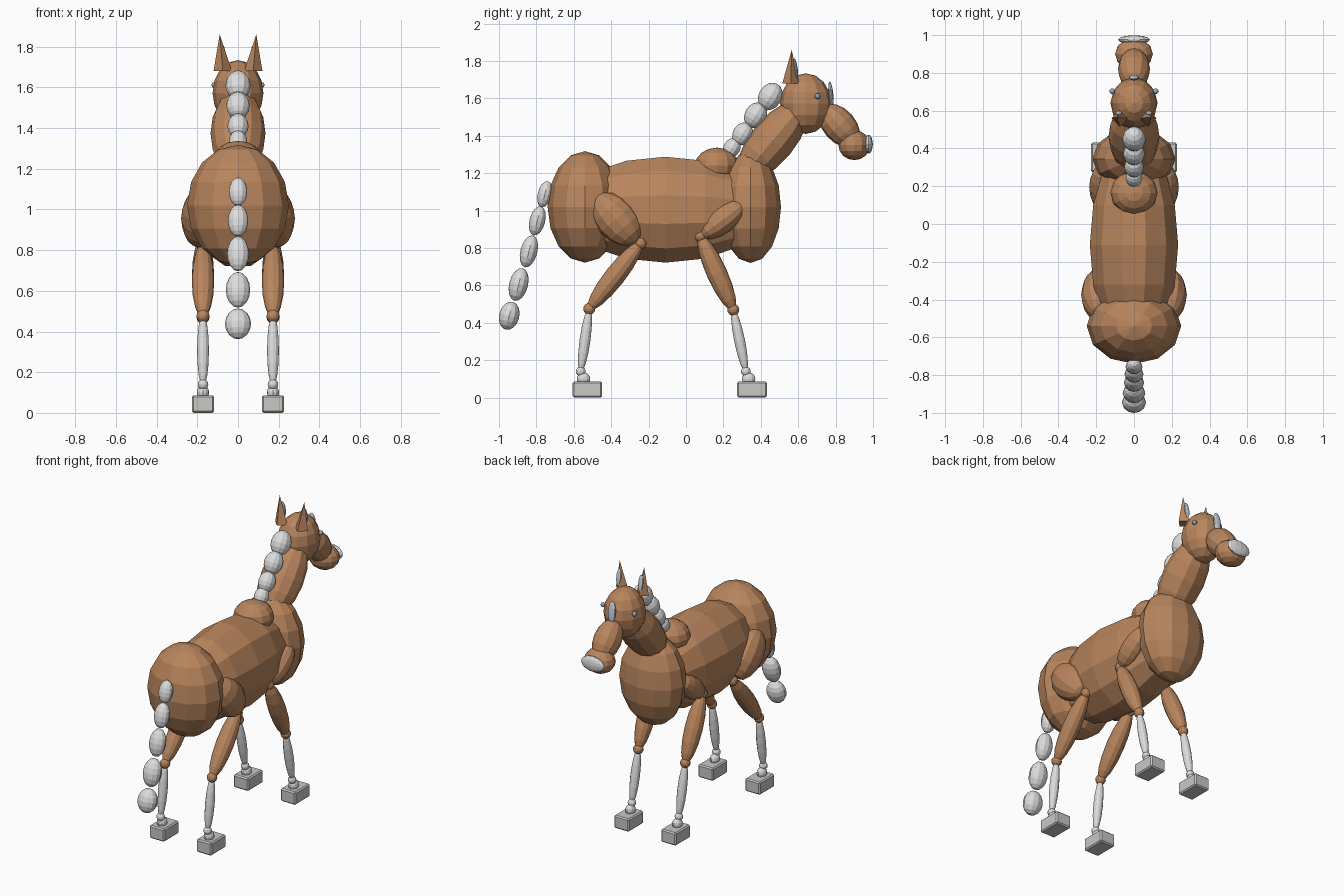
import bpy, bmesh, math
from mathutils import Matrix, Vector

if "Cube" in bpy.data.objects:
    bpy.data.objects.remove(bpy.data.objects["Cube"])


def material(name, rgb):
    m = bpy.data.materials.new(name)
    m.diffuse_color = (*rgb, 1)
    m.use_nodes = True
    m.node_tree.nodes["Principled BSDF"].inputs["Base Color"].default_value = m.diffuse_color
    return m


BROWN = material("chestnut brown", (0.48, 0.235, 0.11))
WHITE = material("hair white", (0.72, 0.72, 0.72))
HOOF = material("hoof grey", (0.58, 0.58, 0.56))
PALE = material("pale blue grey", (0.56, 0.62, 0.70))
EYE = material("eye blue grey", (0.33, 0.40, 0.50))


def finish(name, bm, mat):
    bmesh.ops.recalc_face_normals(bm, faces=bm.faces)
    me = bpy.data.meshes.new(name)
    bm.to_mesh(me)
    bm.free()
    me.materials.append(mat)
    ob = bpy.data.objects.new(name, me)
    bpy.context.collection.objects.link(ob)
    return ob


def ellipsoid(name, loc, radii, mat=BROWN, axis=(0, 1), spin=0):
    """Faceted ellipsoid whose long local axis points along (dy, dz)."""
    bm = bmesh.new()
    bmesh.ops.create_uvsphere(bm, u_segments=12, v_segments=8, radius=1)
    tilt = math.atan2(-axis[0], axis[1])
    m = (Matrix.Translation(loc) @ Matrix.Rotation(tilt, 4, 'X')
         @ Matrix.Diagonal((*radii, 1)) @ Matrix.Rotation(spin, 4, 'Z'))
    bmesh.ops.transform(bm, matrix=m, verts=bm.verts)
    return finish(name, bm, mat)


def limb(name, x, a, b, r, mat=BROWN):
    """Ellipsoid stretched between two (y, z) joints."""
    d = Vector(b) - Vector(a)
    mid = (Vector(a) + Vector(b)) / 2
    return ellipsoid(name, (x, mid.x, mid.y), (r, r, d.length / 2 + 0.01), mat, tuple(d))


# Torso
ellipsoid("barrel", (0, -0.11, 1.005), (0.242, 0.293, 0.55), axis=(1, 0), spin=math.pi / 12)
ellipsoid("croup", (0, -0.54, 1.02), (0.25, 0.2, 0.298))
ellipsoid("chest", (0, 0.345, 1.02), (0.22, 0.163, 0.3))
ellipsoid("withers", (0, 0.165, 1.24), (0.125, 0.118, 0.097))

# Neck and head
ellipsoid("neck", (0, 0.463, 1.374), (0.135, 0.118, 0.265), axis=(0.64, 0.77))
ellipsoid("head", (0, 0.64, 1.572), (0.125, 0.137, 0.162))
ellipsoid("snout", (0, 0.82, 1.455), (0.085, 0.088, 0.135), axis=(0.66, -0.75))
ellipsoid("muzzle", (0, 0.90, 1.35), (0.1, 0.085, 0.08))
ellipsoid("nose", (0, 0.976, 1.355), (0.085, 0.023, 0.05), WHITE)
ellipsoid("blaze", (0, 0.775, 1.62), (0.028, 0.013, 0.07), PALE, axis=(-0.1, 1))

# Mane running down the neck
for i, (y, z, r) in enumerate([(0.45, 1.61, 0.062), (0.372, 1.51, 0.058),
                               (0.302, 1.41, 0.052), (0.245, 1.335, 0.045)]):
    ellipsoid(f"mane_{i + 1}", (0, y, z), (r, r, r * 1.25), WHITE, axis=(0.5, 0.85))

# Tail widening towards the tip
for i, (y, z, r, h) in enumerate([(-0.755, 1.087, 0.045, 0.072), (-0.795, 0.945, 0.05, 0.08),
                                  (-0.84, 0.782, 0.054, 0.088), (-0.895, 0.605, 0.06, 0.09),
                                  (-0.945, 0.438, 0.064, 0.077)]):
    ellipsoid(f"tail_{i + 1}", (0, y, z), (r, r * 0.84, h), WHITE, axis=(0.25, 0.97))

# Joint positions (y, z): top, middle, fetlock, pastern; then hoof centre
LEGS = {"hind": ((-0.243, 0.825), (-0.517, 0.475), (-0.563, 0.14), (-0.548, 0.10), -0.527),
        "front": ((0.077, 0.862), (0.253, 0.47), (0.32, 0.14), (0.335, 0.10), 0.353)}

for side, s in (("left", -1), ("right", 1)):
    # Muscles over the upper legs
    ellipsoid(f"{side}_thigh", (s * 0.19, -0.375, 0.955), (0.09, 0.11, 0.165), axis=(0.66, -0.75))
    ellipsoid(f"{side}_shoulder", (s * 0.17, 0.195, 0.95), (0.067, 0.07, 0.145), axis=(0.8, 0.6))

    # Legs, joints and hooves
    for end, (top, mid, low, past, hoof_y) in LEGS.items():
        x, n = s * 0.172, f"{side}_{end}"
        ellipsoid(n + "_upper_joint", (x, *top), (0.032,) * 3)
        limb(n + "_upper_leg", x, top, mid, 0.055)
        ellipsoid(n + "_knee", (x, *mid), (0.032,) * 3)
        limb(n + "_cannon", x, mid, low, 0.029, WHITE)
        ellipsoid(n + "_fetlock", (x, *low), (0.026,) * 3, WHITE)
        ellipsoid(n + "_pastern", (x, *past), (0.03, 0.036, 0.035), WHITE)
        bm = bmesh.new()
        bmesh.ops.create_cube(bm, size=1, matrix=Matrix.Translation((x, hoof_y, 0.043))
                              @ Matrix.Diagonal((0.11, 0.158, 0.085, 1)))
        bmesh.ops.bevel(bm, geom=bm.edges[:], offset=0.008, segments=1, affect='EDGES')
        finish(n + "_hoof", bm, HOOF)

    # Ears: four-sided cones leaning outwards, with pale inner ears
    bm = bmesh.new()
    base = [bm.verts.new((s * (0.075 + dx), 0.56 + dy, 1.68))
            for dx, dy in ((0.045, 0), (0, 0.045), (-0.045, 0), (0, -0.045))]
    tip = bm.verts.new((s * 0.09, 0.565, 1.86))
    bm.faces.new(base)
    for i in range(4):
        bm.faces.new((base[i], base[(i + 1) % 4], tip))
    finish(f"{side}_ear", bm, BROWN)
    ellipsoid(f"{side}_inner_ear", (s * 0.08, 0.588, 1.76), (0.018, 0.009, 0.055), PALE, axis=(-0.15, 1))

    ellipsoid(f"{side}_eye", (s * 0.115, 0.703, 1.612), (0.015,) * 3, EYE)
